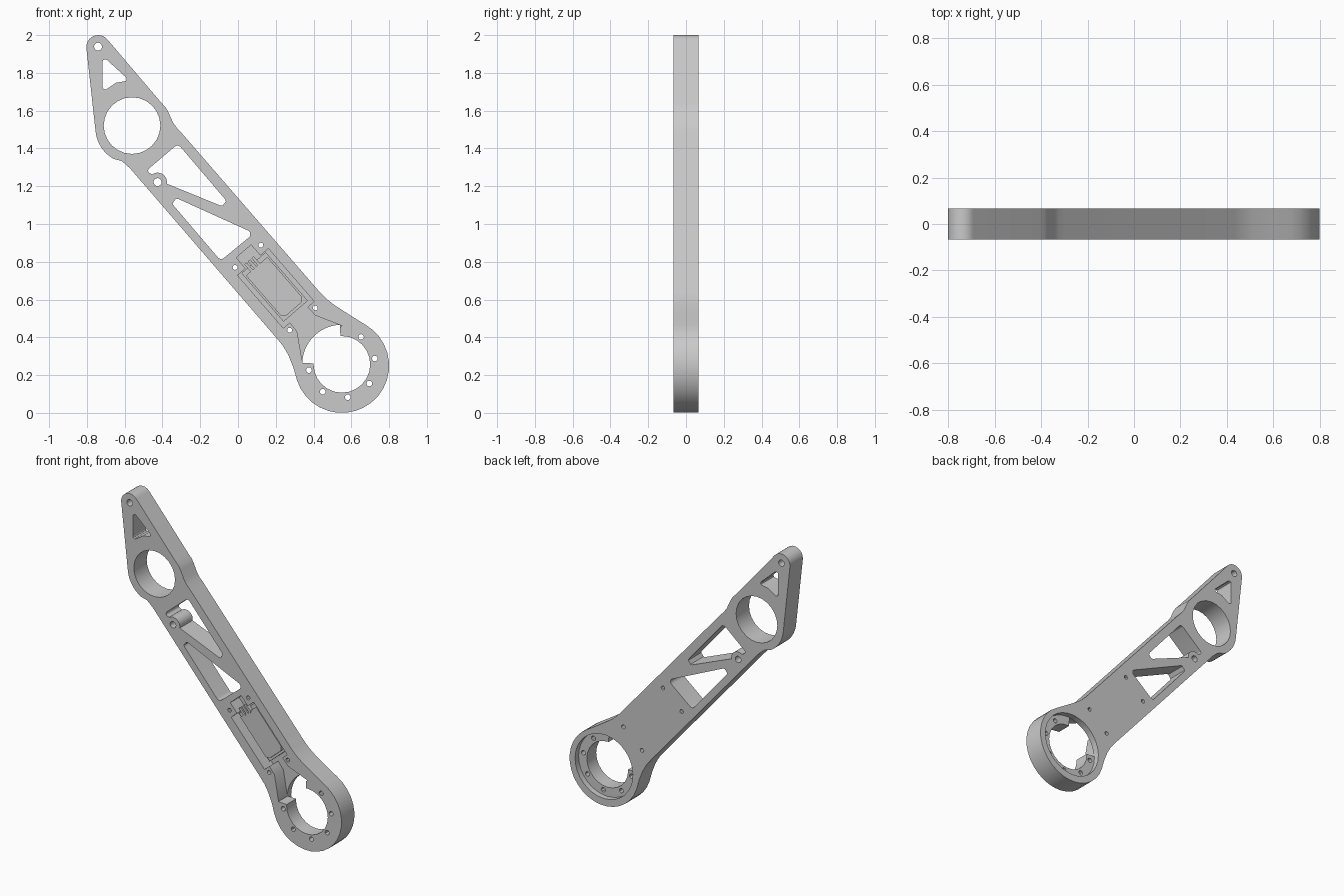
import bpy, bmesh
from math import sin, cos, radians, tan
from mathutils import Vector

cube = bpy.data.objects.get("Cube")
if cube:
    bpy.data.objects.remove(cube)

HALF = 0.067                       # half of the plate thickness
metal = bpy.data.materials.new("plain_grey")
metal.use_nodes = True
GREY = (0.59, 0.59, 0.59, 1)
metal.diffuse_color = GREY
metal.node_tree.nodes["Principled BSDF"].inputs["Base Color"].default_value = GREY


def arc(cx, cz, r, a0, a1, n=12):
    angles = [radians(a0 + (a1 - a0) * i / n) for i in range(n + 1)]
    return [(cx + r * cos(a), cz + r * sin(a)) for a in angles]


def circle(cx, cz, r, n=24):
    return arc(cx, cz, r, 0, 360, n)[:-1]


def rounded(points, steps=5):
    """Round each corner given as (x, z, radius); plain (x, z) stays sharp."""
    out = []
    for i, p in enumerate(points):
        if len(p) == 2:
            out.append(p)
            continue
        c = Vector(p[:2])
        a = (Vector(points[i - 1][:2]) - c).normalized()
        b = (Vector(points[(i + 1) % len(points)][:2]) - c).normalized()
        half = a.angle(b) / 2
        centre = c + (a + b).normalized() * p[2] / sin(half)
        start = c + a * p[2] / tan(half) - centre
        end = c + b * p[2] / tan(half) - centre
        for k in range(steps + 1):
            spoke = start.lerp(end, k / steps).normalized() * p[2]
            out.append(tuple(centre + spoke))
    return out


def extrude(name, points, y0=-0.2, y1=0.2):
    """Prism from an x-z outline between two depths."""
    bm = bmesh.new()
    face = bm.faces.new([bm.verts.new((x, y0, z)) for x, z in points])
    new = bmesh.ops.extrude_face_region(bm, geom=[face])["geom"]
    bmesh.ops.translate(bm, vec=(0, y1 - y0, 0),
                        verts=[v for v in new if isinstance(v, bmesh.types.BMVert)])
    bmesh.ops.recalc_face_normals(bm, faces=bm.faces)
    mesh = bpy.data.meshes.new(name)
    bm.to_mesh(mesh)
    bm.free()
    mesh.materials.append(metal)
    obj = bpy.data.objects.new(name, mesh)
    bpy.context.collection.objects.link(obj)
    return obj


def activate(obj):
    bpy.ops.object.select_all(action='DESELECT')
    obj.select_set(True)
    bpy.context.view_layer.objects.active = obj


def cut(target, points, y0=-0.2, y1=0.2):
    cutter = extrude("cutter", points, y0, y1)
    cutter.hide_render = True
    activate(target)
    mod = target.modifiers.new("cut", 'BOOLEAN')
    mod.operation, mod.solver, mod.object = 'DIFFERENCE', 'EXACT', cutter
    bpy.ops.object.modifier_apply(modifier=mod.name)
    bpy.data.objects.remove(cutter)


# Frame of the electronics bay: u runs down the arm, v across it
def bay(u, v):
    return (0.197 + 0.655 * u + 0.755 * v, 0.663 - 0.755 * u + 0.655 * v)


def bay_shape(points):
    return [bay(u, v) for u, v in points]


def bay_rect(u0, u1, v0, v1):
    return bay_shape([(u0, v0), (u1, v0), (u1, v1), (u0, v1)])


# Arm plate
outline = (arc(-0.74, 1.937, 0.063, 41, 186)
           + arc(-0.565, 1.51, 0.19, 186, 240)
           + [(-0.615, 1.333), (-0.571, 1.294), (0.206, 0.394),
              (0.24, 0.352), (0.267, 0.305), (0.293, 0.24)]
           + arc(0.55, 0.25, 0.25, 198, 420, 20)
           + [(0.6, 0.513), (0.513, 0.569), (0.47, 0.602), (0.434, 0.638),
              (-0.296, 1.479), (-0.325, 1.51), (-0.344, 1.537),
              (-0.37, 1.595), (-0.385, 1.62), (-0.407, 1.643)])
arm = extrude("arm_plate", outline, -HALF, HALF)

# Lightening windows, the upper one stepping around a pivot boss
cut(arm, rounded([(-0.717, 1.89, 0.014), (-0.717, 1.70, 0.014),
                  (-0.645, 1.748), (-0.575, 1.76, 0.012)]))
cut(arm, rounded([(-0.318, 1.424, 0.022), (-0.487, 1.28, 0.014)]
                 + arc(-0.426, 1.222, 0.05, 125, -10, 8)
                 + [(-0.011, 1.064, 0.022)]))
cut(arm, rounded([(-0.405, 1.173, 0.022), (-0.092, 0.806, 0.022),
                  (0.085, 0.951, 0.022)]))

# Tip hole, pivot hole and bearing hole
cut(arm, circle(-0.741, 1.939, 0.021, 16))
cut(arm, circle(-0.426, 1.222, 0.021, 16))
cut(arm, circle(-0.561, 1.521, 0.15))

# Motor mount: bore, rear recess, cable opening and bolt circle
MX, MZ = 0.55, 0.257
cut(arm, circle(MX, MZ, 0.15))
cut(arm, circle(MX, MZ, 0.21, 32), 0.03, 0.2)
cut(arm, [(MX, MZ)] + arc(MX, MZ, 0.21, 93, 178))
for i in range(6):
    a = radians(55 - 45 * i)
    cut(arm, circle(MX + 0.177 * cos(a), MZ + 0.177 * sin(a), 0.015, 12))

# Electronics bay with a cable channel to the motor
FLOOR = 0.025
cut(arm, bay_shape([(-0.255, -0.052), (-0.18, -0.052), (-0.18, -0.108),
                    (0.19, -0.108), (0.19, -0.062), (0.25, -0.064),
                    (0.385, -0.145), (0.385, 0.135), (0.25, 0.064),
                    (0.19, 0.062), (0.19, 0.108), (-0.18, 0.108),
                    (-0.18, 0.052), (-0.255, 0.052)]), -0.2, FLOOR)
for u in (-0.22, 0.22):
    for v in (-0.09, 0.09):
        cut(arm, circle(*bay(u, v), 0.013, 12))

# Controller case: stepped base, lid and plugs
parts = [arm,
         extrude("controller_base", bay_rect(-0.175, 0.165, -0.085, 0.085), -0.015, FLOOR + 0.002),
         extrude("controller_lid", bay_shape([(-0.15, -0.075), (0.13, -0.075), (0.15, -0.055),
                                              (0.15, 0.055), (0.13, 0.075), (-0.15, 0.075)]),
                 -0.035, -0.014)]
for i, v in enumerate((-0.035, -0.01, 0.015)):
    parts.append(extrude(f"plug_{i + 1}", bay_rect(-0.2, -0.14, v - 0.008, v + 0.008),
                         -0.04, FLOOR + 0.002))

for obj in parts:
    activate(obj)
    bpy.ops.object.shade_smooth_by_angle(angle=radians(30))
